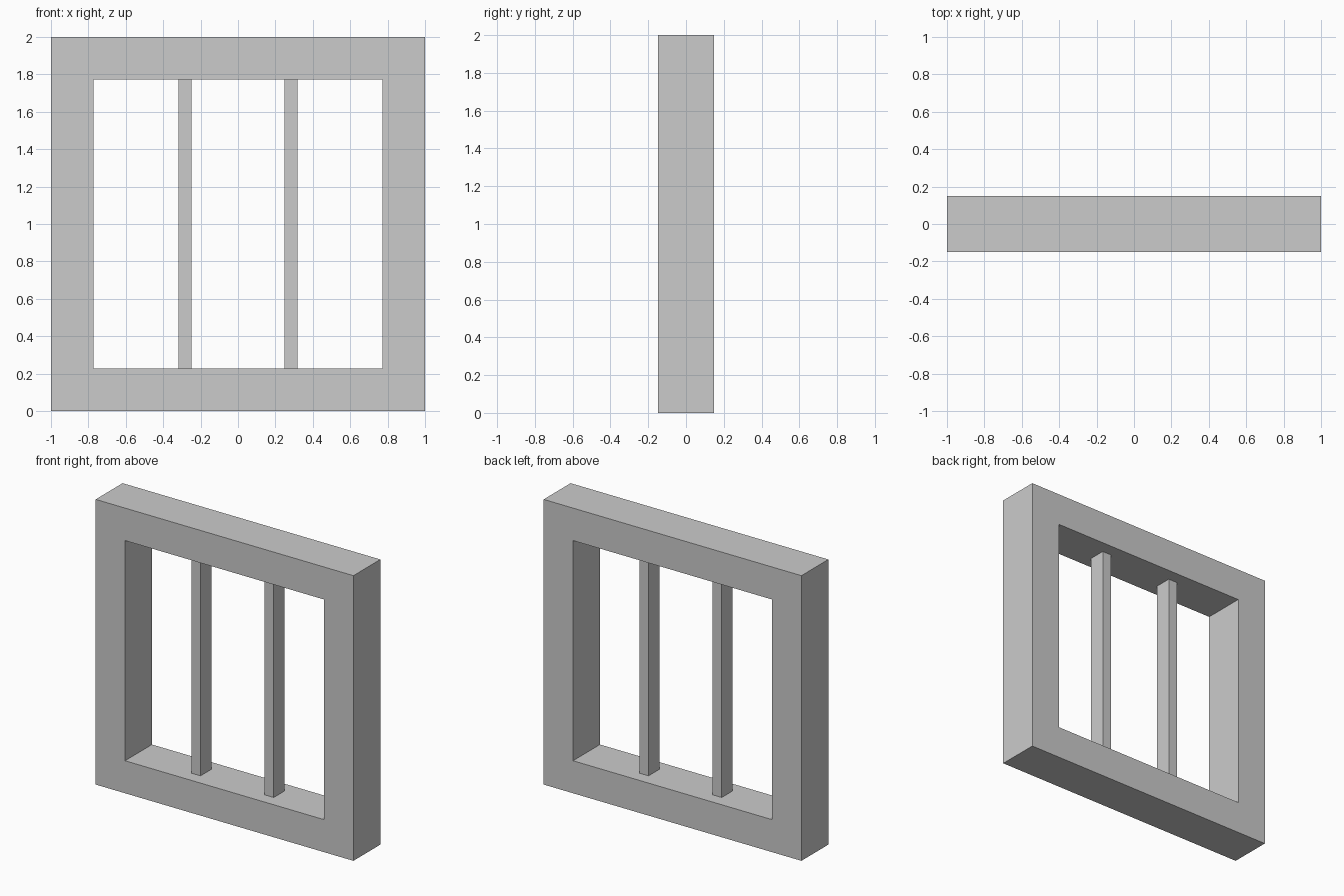
import bpy
import bmesh

if "Cube" in bpy.data.objects:
    bpy.data.objects.remove(bpy.data.objects["Cube"])

OUTER, INNER, DEPTH, MID = 1.0, 0.772, 0.149, 1.0


def finish(name, bm):
    bmesh.ops.recalc_face_normals(bm, faces=bm.faces)
    mesh = bpy.data.meshes.new(name)
    bm.to_mesh(mesh)
    bm.free()
    obj = bpy.data.objects.new(name, mesh)
    bpy.context.collection.objects.link(obj)
    return obj


def square_ring(bm, half, y):
    corners = [(-1, -1), (1, -1), (1, 1), (-1, 1)]
    return [bm.verts.new((cx * half, y, MID + cz * half)) for cx, cz in corners]


# Square window frame: four rings bridged into a closed loop
bm = bmesh.new()
rings = [square_ring(bm, half, y) for half, y in
         [(OUTER, -DEPTH), (OUTER, DEPTH), (INNER, DEPTH), (INNER, -DEPTH)]]
for r in range(4):
    a, b = rings[r], rings[(r + 1) % 4]
    for i in range(4):
        j = (i + 1) % 4
        bm.faces.new((a[i], a[j], b[j], b[i]))
finish("window_frame", bm)

# Two upright bars inside the opening
for side, x in (("left", -0.284), ("right", 0.284)):
    bm = bmesh.new()
    bmesh.ops.create_cube(bm, size=1)
    bmesh.ops.scale(bm, vec=(0.07, 0.12, 2 * INNER), verts=bm.verts)
    bar = finish(f"{side}_bar", bm)
    bar.location = (x, 0, MID)
